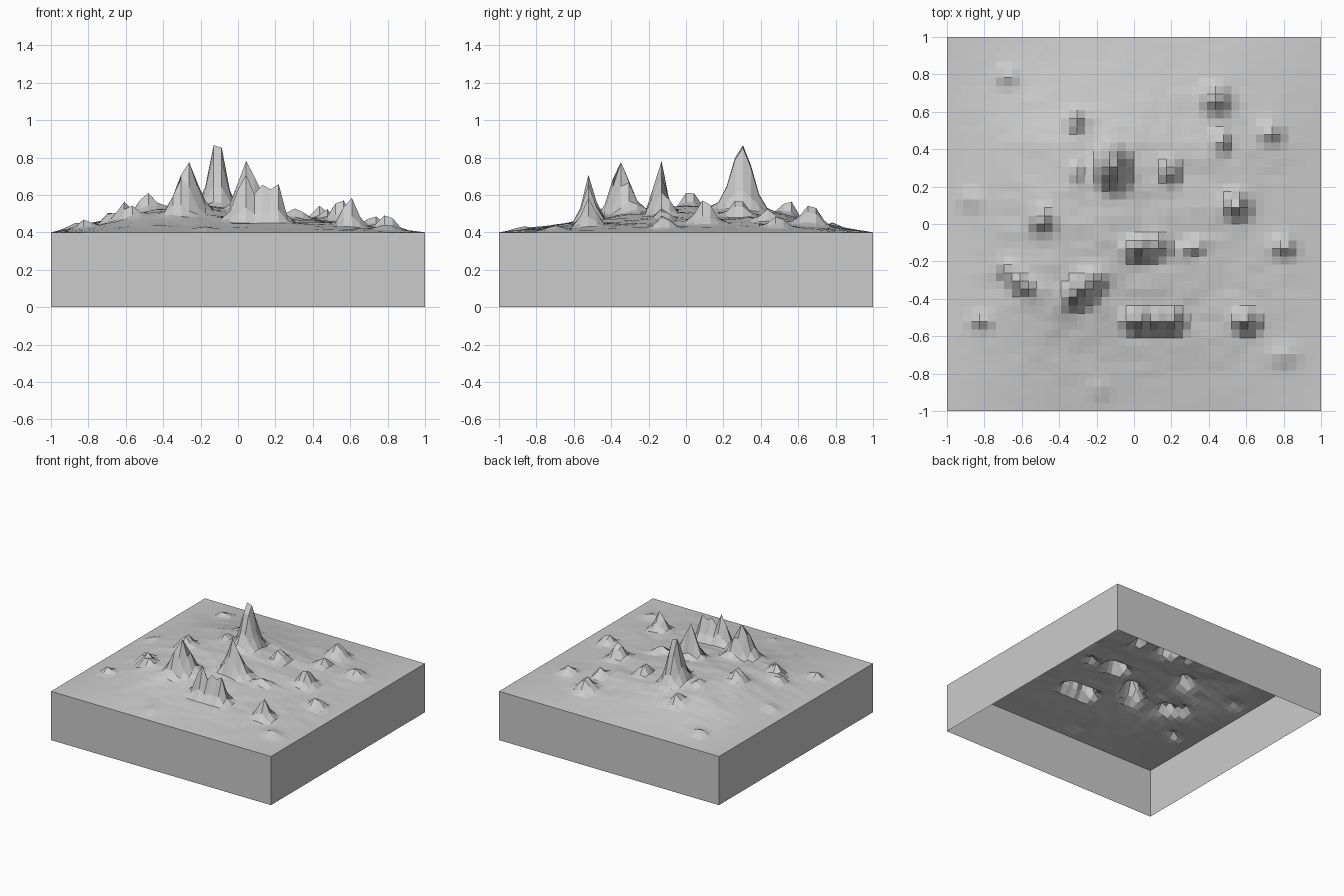
import bpy, bmesh, math
from mathutils import Vector, noise

N = 46          # grid cells per side
EDGE = 0.4      # height of the block's rim

# Rock spires: x, y, top z, spread along, spread across, turn in degrees
SPIRES = [
    (-0.11, 0.30, 0.91, 0.042, 0.055, 0),
    (-0.27, -0.35, 0.78, 0.065, 0.034, 40),
    (0.05, -0.14, 0.80, 0.046, 0.028, 0),
    (0.13, -0.12, 0.62, 0.030, 0.032, 0),
    (0.04, -0.52, 0.71, 0.045, 0.030, 0),
    (0.12, -0.52, 0.66, 0.042, 0.030, 0),
    (0.20, -0.52, 0.69, 0.033, 0.030, 0),
    (0.60, -0.52, 0.59, 0.036, 0.032, 0),
    (0.55, 0.10, 0.59, 0.036, 0.040, 0),
    (0.19, 0.28, 0.60, 0.025, 0.035, 0),
    (-0.31, 0.55, 0.58, 0.028, 0.028, 0),
    (-0.31, 0.28, 0.58, 0.022, 0.028, 0),
    (0.44, 0.67, 0.55, 0.044, 0.044, 0),
    (0.47, 0.44, 0.53, 0.027, 0.036, 0),
    (0.73, 0.49, 0.49, 0.040, 0.035, 0),
    (-0.49, 0.02, 0.63, 0.034, 0.034, 30),
    (0.80, -0.12, 0.50, 0.036, 0.034, 0),
    (0.32, -0.12, 0.53, 0.050, 0.024, 20),
    (-0.60, -0.32, 0.57, 0.050, 0.026, -40),
    (-0.68, -0.24, 0.53, 0.030, 0.026, -40),
    (-0.82, -0.52, 0.47, 0.030, 0.025, 0),
    (-0.87, 0.13, 0.45, 0.040, 0.035, -40),
    (-0.68, 0.79, 0.46, 0.030, 0.030, 0),
    (-0.18, -0.88, 0.43, 0.035, 0.040, 0),
    (0.80, -0.70, 0.44, 0.050, 0.035, 0),
]


def ground(x, y):
    """Broad mound, higher towards the left, fading to the flat rim."""
    fade = min(1, (1 - x * x) * 1.25) * min(1, (1 - y * y) * 1.25)
    mound = math.exp(-((x + 0.30) / 0.62) ** 2 - ((y - 0.12) / 0.65) ** 2)
    rough = noise.noise(Vector((x * 4, y * 6, 2.3))) * 0.6
    rough += noise.noise(Vector((x * 9, y * 13, 7.1))) * 0.4
    return EDGE + max(0, fade) * (0.045 + 0.095 * mound + 0.018 * rough)


def height(x, y):
    base = ground(x, y)
    rise = 0
    for px, py, top, along, across, turn in SPIRES:
        a = math.radians(turn)
        dx, dy = x - px, y - py
        u = (dx * math.cos(a) + dy * math.sin(a)) / along
        v = (dy * math.cos(a) - dx * math.sin(a)) / across
        rise = max(rise, (top - ground(px, py)) * math.exp(-(u * u + v * v) / 2))
    return base + rise


def add_object(name, bm):
    mesh = bpy.data.meshes.new(name)
    bm.to_mesh(mesh)
    bm.free()
    obj = bpy.data.objects.new(name, mesh)
    bpy.context.collection.objects.link(obj)
    return obj


# Terrain surface with open-bottomed block walls
bm = bmesh.new()
bmesh.ops.create_grid(bm, x_segments=N, y_segments=N, size=1)
for v in bm.verts:
    on_rim = max(abs(v.co.x), abs(v.co.y)) > 0.999
    v.co.z = EDGE if on_rim else height(v.co.x, v.co.y)
add_object("terrain", bm)

bm = bmesh.new()
corners = [(-1, -1), (1, -1), (1, 1), (-1, 1)]
low = [bm.verts.new((x, y, 0)) for x, y in corners]
high = [bm.verts.new((x, y, EDGE)) for x, y in corners]
for i in range(4):
    j = (i + 1) % 4
    bm.faces.new((low[i], low[j], high[j], high[i]))
add_object("block_walls", bm)
